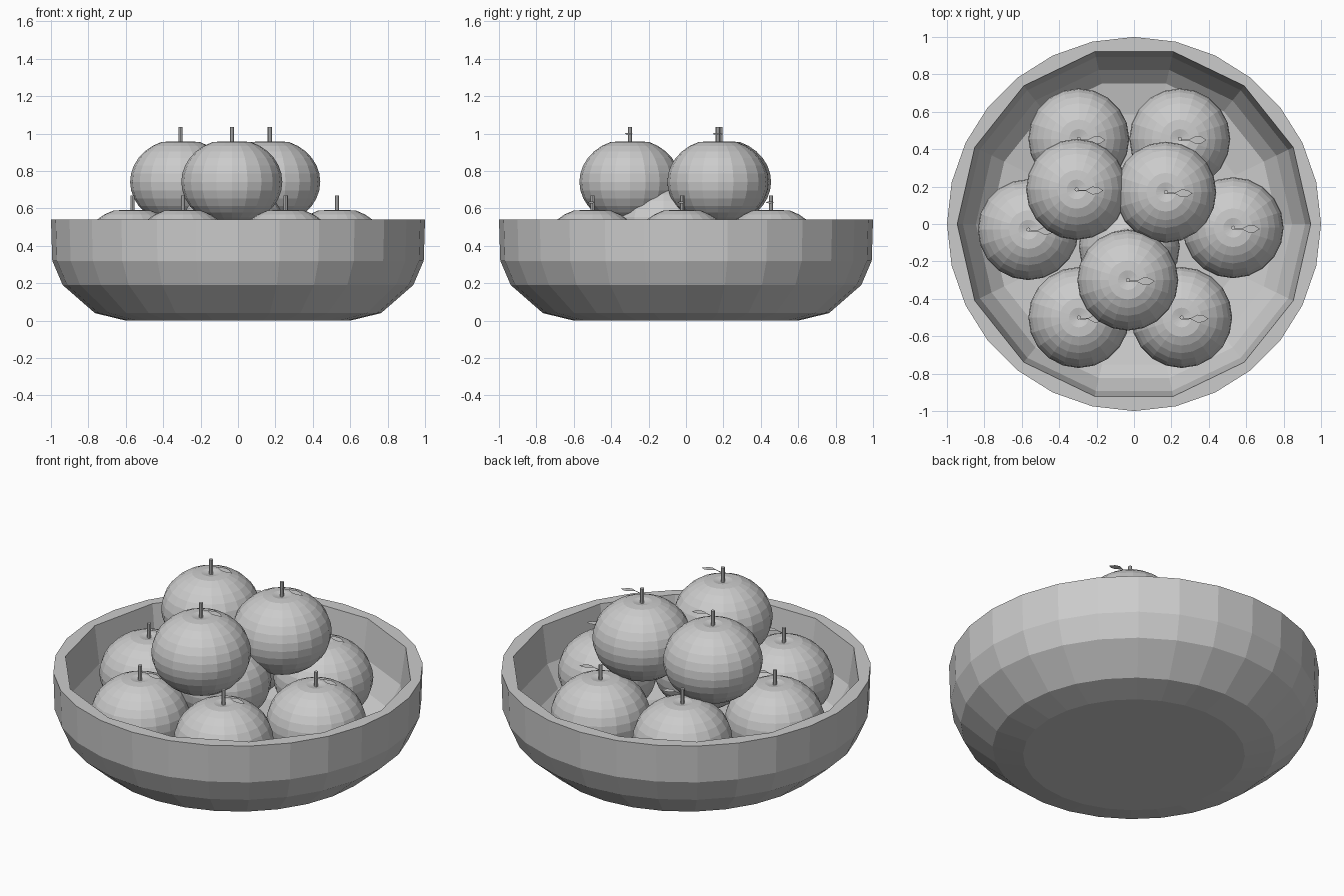
import bpy, bmesh
from math import sin, cos, pi

if "Cube" in bpy.data.objects:
    bpy.data.objects.remove(bpy.data.objects["Cube"])


def ring(bm, r, z, n, start=0.0):
    return [bm.verts.new((r * sin(start + 2 * pi * i / n), r * cos(start + 2 * pi * i / n), z))
            for i in range(n)]


def skin(bm, a, b):
    n = len(a)
    for i in range(n):
        j = (i + 1) % n
        bm.faces.new((a[i], a[j], b[j], b[i]))


def finish(bm, name):
    bmesh.ops.recalc_face_normals(bm, faces=bm.faces)
    me = bpy.data.meshes.new(name)
    bm.to_mesh(me)
    bm.free()
    return me


def place(me, name, loc=(0, 0, 0)):
    ob = bpy.data.objects.new(name, me)
    ob.location = loc
    bpy.context.collection.objects.link(ob)
    return ob


# Bowl: 28-sided outside, 14-sided inside
SIDES = 28
bm = bmesh.new()
outer = [ring(bm, r, z, SIDES) for r, z in
         [(0.6, 0), (0.765, 0.04), (0.937, 0.19), (0.993, 0.32), (1.0, 0.54)]]
inner = [ring(bm, r, z, SIDES // 2, 2 * pi / SIDES) for r, z in
         [(0.6, 0.09), (0.77, 0.12), (0.845, 0.19), (0.915, 0.32), (0.945, 0.54)]]
for rings in (outer, inner):
    bm.faces.new(rings[0])
    for a, b in zip(rings, rings[1:]):
        skin(bm, a, b)
o, n = outer[-1], inner[-1]
for j in range(SIDES // 2):
    k = 2 * j + 1
    bm.faces.new((o[k], o[k + 1 - SIDES], o[(k + 2) % SIDES], n[(j + 1) % len(n)], n[j]))
place(finish(bm, "bowl"), "bowl")

# Fruit: squashed sphere with dimpled poles
bm = bmesh.new()
SEG, ROWS = 20, 16
rows = []
for i in range(1, ROWS):
    t = -pi / 2 + pi * i / ROWS
    dimple = 0.02 * max(0, 1 - cos(t) / 0.4)
    z = 0.231 * sin(t) - (dimple if t > 0 else -dimple)
    rows.append(ring(bm, 0.27 * cos(t), z, SEG))
for a, b in zip(rows, rows[1:]):
    skin(bm, a, b)
for end, z in ((rows[0], -0.205), (rows[-1], 0.205)):
    tip = bm.verts.new((0, 0, z))
    for i in range(SEG):
        bm.faces.new((end[i], end[(i + 1) % SEG], tip))
fruit = finish(bm, "fruit")

# Stem
bm = bmesh.new()
low, high = ring(bm, 0.011, 0.19, 8), ring(bm, 0.011, 0.294, 8)
skin(bm, low, high)
bm.faces.new(low)
bm.faces.new(high)
stem = finish(bm, "stem")

# Leaf: thin stalk widening to a diamond blade
bm = bmesh.new()
half = [(0.005, 0.004, 0.256), (0.05, 0.003, 0.262), (0.085, 0.021, 0.259), (0.115, 0.018, 0.255)]
left = [bm.verts.new((x, w - 0.006, z)) for x, w, z in half]
right = [bm.verts.new((x, -w - 0.006, z)) for x, w, z in half]
for i in range(3):
    bm.faces.new((right[i], right[i + 1], left[i + 1], left[i]))
bm.faces.new((right[3], bm.verts.new((0.143, -0.006, 0.25)), left[3]))
leaf = finish(bm, "leaf")

# Pile: lower ring, middle one, upper three
pile = [(-0.295, 0.455, 0.375), (0.245, 0.455, 0.375), (-0.565, -0.03, 0.375),
        (0.53, -0.02, 0.375), (-0.295, -0.5, 0.375), (0.255, -0.5, 0.375),
        (-0.025, -0.12, 0.51),
        (-0.307, 0.185, 0.742), (0.17, 0.17, 0.742), (-0.033, -0.3, 0.742)]
for i, loc in enumerate(pile, 1):
    for me in (fruit, stem, leaf):
        place(me, f"{me.name}_{i}", loc)
